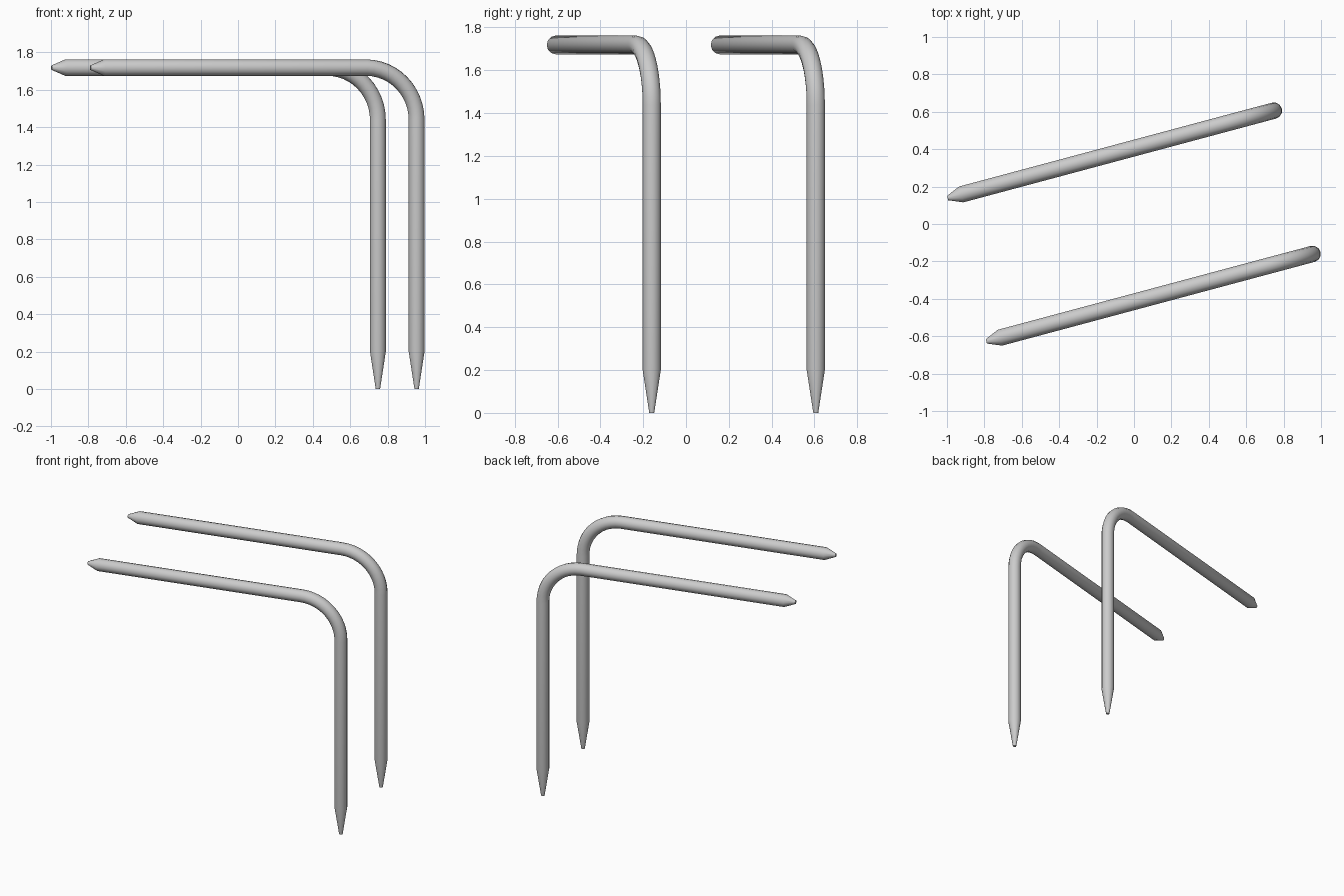
import bpy, bmesh, math
from mathutils import Vector

if "Cube" in bpy.data.objects:
    bpy.data.objects.remove(bpy.data.objects["Cube"])

SIDES = 12
R = 0.0438        # rod radius
TOP = 1.718       # height of the horizontal centre line
BEND = 0.28       # bend radius
REACH = 1.806     # horizontal length to the tip
ANGLE = math.radians(15)


def bent_rod(name, x, y):
    # centre line in the rod's own plane: (distance, height, tilt, radius)
    path = [(0, 0, 0, 0.012), (0, 0.2, 0, R)]
    steps = 12
    for i in range(steps + 1):
        a = math.pi / 2 * i / steps
        path.append((BEND * (1 - math.cos(a)), TOP - BEND + BEND * math.sin(a), a, R))
    path += [(REACH - 0.075, TOP, math.pi / 2, R), (REACH, TOP, math.pi / 2, 0.012)]

    along = Vector((-math.cos(ANGLE), -math.sin(ANGLE), 0))
    side = Vector((math.sin(ANGLE), -math.cos(ANGLE), 0))
    up = Vector((0, 0, 1))
    bm = bmesh.new()
    rings = []
    for d, h, tilt, r in path:
        c = Vector((x, y, 0)) + along * d + up * h
        n = along * math.cos(tilt) - up * math.sin(tilt)
        rings.append([bm.verts.new(c + r * (n * math.cos(t) + side * math.sin(t)))
                      for t in (2 * math.pi * k / SIDES for k in range(SIDES))])
    # skin the rings and close both tips
    for a, b in zip(rings, rings[1:]):
        for k in range(SIDES):
            j = (k + 1) % SIDES
            bm.faces.new((a[k], a[j], b[j], b[k]))
    bm.faces.new(rings[0])
    bm.faces.new(rings[-1])
    bmesh.ops.recalc_face_normals(bm, faces=bm.faces)
    mesh = bpy.data.meshes.new(name)
    bm.to_mesh(mesh)
    bm.free()
    ob = bpy.data.objects.new(name, mesh)
    bpy.context.collection.objects.link(ob)
    bpy.ops.object.select_all(action='DESELECT')
    ob.select_set(True)
    bpy.context.view_layer.objects.active = ob
    bpy.ops.object.shade_smooth_by_angle(angle=math.radians(35))


# two parallel pointed rods
bent_rod("back_bent_rod", 0.748, 0.606)
bent_rod("front_bent_rod", 0.955, -0.16)
